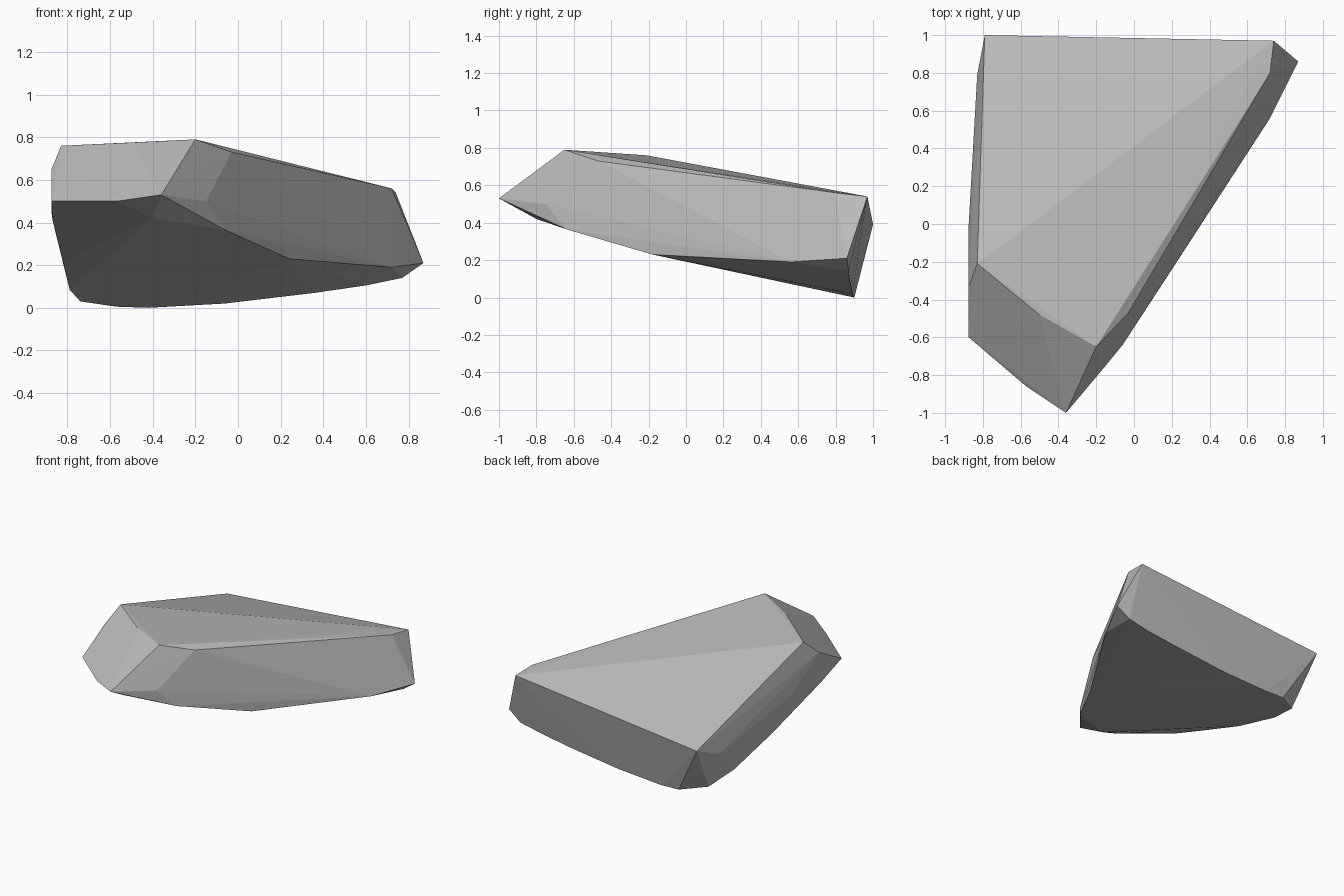
import bpy, bmesh

if "Cube" in bpy.data.objects:
    bpy.data.objects.remove(bpy.data.objects["Cube"])

# Corner points of the faceted boulder, grouped by region
top_rim = [(-.2, -.65, .79), (-.5, -.48, .775), (-.83, -.21, .76), (-.79, 1, .39),
           (.74, .97, .54), (.72, .8, .56), (-.03, -.47, .73)]
front_edge = [(-.36, -1, .53), (-.57, -.86, .5), (-.875, -.6, .5), (-.4, -.8, .42)]
left_side = [(-.875, -.33, .65), (-.87, -.36, .41), (-.875, 0, .45),
             (-.83, .79, .3), (-.82, .14, .21), (-.79, .55, .085)]
right_side = [(-.15, -.75, .5), (-.06, -.64, .365), (.24, -.18, .23),
              (.72, .56, .19), (.87, .86, .21)]
base = [(-.74, .79, .03), (-.57, .9, .005), (-.42, .9, 0), (-.06, .89, .02),
        (.36, .88, .07), (.6, .87, .105), (.77, .87, .14)]

# Wrap the corners in a convex shell
bm = bmesh.new()
for p in top_rim + front_edge + left_side + right_side + base:
    bm.verts.new(p)
bmesh.ops.convex_hull(bm, input=bm.verts[:])
loose = [v for v in bm.verts if not v.link_faces]
bmesh.ops.delete(bm, geom=loose, context='VERTS')
bmesh.ops.recalc_face_normals(bm, faces=bm.faces[:])

mesh = bpy.data.meshes.new("boulder")
bm.to_mesh(mesh)
bm.free()
boulder = bpy.data.objects.new("boulder", mesh)
bpy.context.collection.objects.link(boulder)

# Single stone colour
stone = bpy.data.materials.new("grey stone")
stone.diffuse_color = (.5, .5, .5, 1)
stone.use_nodes = True
stone.node_tree.nodes["Principled BSDF"].inputs["Base Color"].default_value = stone.diffuse_color
mesh.materials.append(stone)
